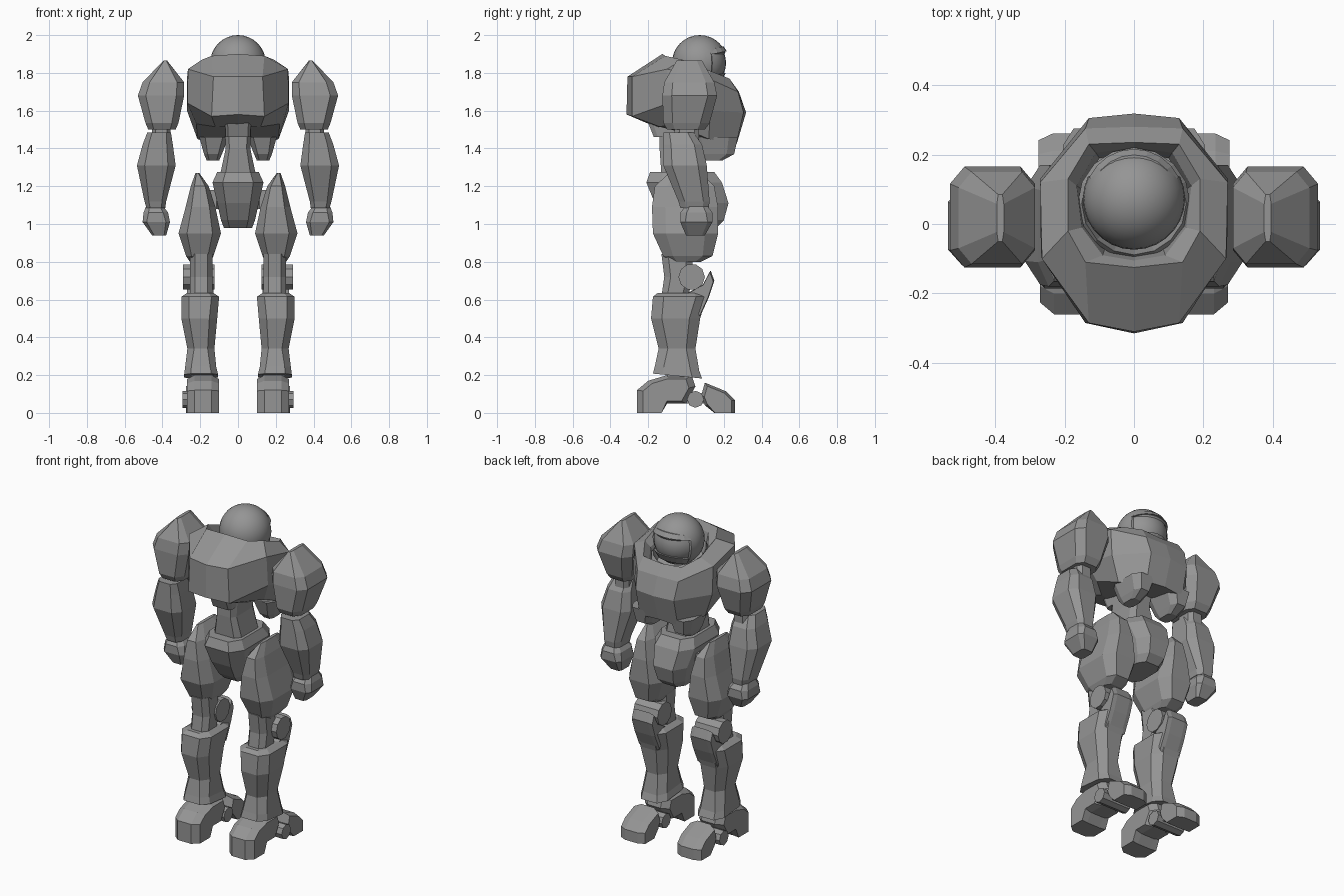
import bpy, bmesh, math
from mathutils import Vector

grey = bpy.data.materials.new("mid grey")
grey.diffuse_color = (0.3, 0.3, 0.3, 1)


def finish(name, bm, mirror=False):
    bmesh.ops.remove_doubles(bm, verts=bm.verts, dist=0.0005)
    bmesh.ops.recalc_face_normals(bm, faces=bm.faces)
    me = bpy.data.meshes.new(name)
    bm.to_mesh(me)
    bm.free()
    me.materials.append(grey)
    ob = bpy.data.objects.new(name, me)
    bpy.context.collection.objects.link(ob)
    if mirror:
        ob.modifiers.new("Mirror", 'MIRROR')
    return ob


def skin(name, rings, mirror=False):
    """Join closed rings of points into a solid with capped ends."""
    bm = bmesh.new()
    vs = [[bm.verts.new(p) for p in r] for r in rings]
    n = len(rings[0])
    for a, b in zip(vs, vs[1:]):
        for i in range(n):
            j = (i + 1) % n
            bm.faces.new((a[i], a[j], b[j], b[i]))
    bm.faces.new(vs[0])
    bm.faces.new(vs[-1])
    return finish(name, bm, mirror)


def octagon(z, x0, x1, y0, y1, c=0.28, tilt=0.0):
    """Chamfered rectangle at height z; tilt raises it towards +y."""
    dx, dy = (x1 - x0) * c, (y1 - y0) * c
    pts = [(x0 + dx, y0), (x1 - dx, y0), (x1, y0 + dy), (x1, y1 - dy),
           (x1 - dx, y1), (x0 + dx, y1), (x0, y1 - dy), (x0, y0 + dy)]
    return [(x, y, z + tilt * (y - (y0 + y1) / 2)) for x, y in pts]


def armour(name, sections, mirror=True):
    return skin(name, [octagon(*s) for s in sections], mirror)


def slab(name, profile, x0, x1, inset, slope=0.0):
    """Side profile (y, z) extruded across x, with narrowed outer faces."""
    cy = sum(p[0] for p in profile) / len(profile)
    cz = sum(p[1] for p in profile) / len(profile)

    def layer(x, k):
        return [(x, cy + (y - cy) * k, z if z < 0.02 else cz + (z - cz) * k) for y, z in profile]
    return skin(name, [layer(x0, 1 - slope), layer(x0 + inset, 1),
                       layer(x1 - inset, 1), layer(x1, 1 - slope)], True)


def drum(name, y, z, r, x0, x1, n=10):
    ring = [(y + r * math.cos(2 * math.pi * i / n), z + r * math.sin(2 * math.pi * i / n)) for i in range(n)]
    return skin(name, [[(x, a, b) for a, b in ring] for x in (x0, x1)], True)


# Torso shell with sunken collar: half rings, mirrored across x
half_rings = [
    [(0, -.07, 1.72), (.08, -.06, 1.72), (.13, 0, 1.70), (.15, .10, 1.67), (.10, .19, 1.65), (0, .20, 1.65)],
    [(0, -.105, 1.86), (.09, -.09, 1.85), (.15, -.01, 1.82), (.165, .11, 1.77), (.11, .205, 1.73), (0, .22, 1.72)],
    [(0, -.125, 1.90), (.14, -.11, 1.89), (.19, -.02, 1.87), (.19, .13, 1.81), (.13, .23, 1.77), (0, .235, 1.76)],
    [(0, -.31, 1.78), (.13, -.285, 1.78), (.265, -.10, 1.82), (.27, .12, 1.77), (.14, .275, 1.70), (0, .28, 1.70)],
    [(0, -.315, 1.58), (.14, -.285, 1.57), (.268, -.09, 1.64), (.27, .13, 1.60), (.13, .305, 1.59), (0, .318, 1.59)],
    [(0, -.15, 1.51), (.12, -.14, 1.515), (.22, -.06, 1.53), (.215, .12, 1.45), (.13, .265, 1.42), (0, .27, 1.43)],
]
torso = skin("torso_shell", [r + [(-x, y, z) for x, y, z in r[-2:0:-1]] for r in half_rings])

# Neck ring, lower chest lobes and lower back block
neck = [(.162 * math.cos(math.pi * i / 8), .06 + .16 * math.sin(math.pi * i / 8)) for i in range(16)]
skin("neck_ring", [[(x * k, .06 + (y - .06) * k, z - .25 * (y - .06)) for x, y in neck]
                   for z, k in ((1.68, 1), (1.765, 1), (1.785, .93), (1.72, .8))])
armour("chest_lobe", [(1.335, .10, .165, .09, .19, .2), (1.37, .085, .18, .06, .255, .2),
                      (1.46, .05, .205, .03, .275, .2)])
armour("lower_back_block", [(1.46, -.065, .065, -.17, .04, .1), (1.56, -.07, .07, -.21, .04, .1)], False)

# Waist and pelvis
armour("waist", [(1.26, -.095, .095, -.13, .10, .15), (1.40, -.065, .065, -.14, .08, .15),
                 (1.50, -.07, .07, -.14, .10, .15)], False)
armour("pelvis", [(.98, -.075, .075, -.07, .16, .2), (1.02, -.09, .09, -.11, .20, .2),
                  (1.11, -.11, .11, -.165, .225, .2), (1.22, -.135, .135, -.21, .19, .2),
                  (1.275, -.11, .11, -.19, .15, .2)], False)
armour("hip_joint", [(1.08, .08, .20, -.06, .08), (1.18, .08, .20, -.06, .08)])

# Helmet: smooth dome with a recessed face
bm = bmesh.new()
bmesh.ops.create_uvsphere(bm, u_segments=28, v_segments=16, radius=0.147)
face = [f for f in bm.faces if f.calc_center_median().y > 0.06
        and -0.11 < f.calc_center_median().z < 0.062]
bmesh.ops.inset_region(bm, faces=face, thickness=0.008, depth=-0.008)
bmesh.ops.translate(bm, verts=bm.verts, vec=(0, .073, 1.853))
helmet = finish("helmet", bm)
bpy.context.view_layer.objects.active = helmet
helmet.select_set(True)
bpy.ops.object.shade_smooth_by_angle(angle=math.radians(25))
helmet.select_set(False)


# Visor brim and chin guard follow the helmet front
def band(name, z0, z1, r0, r1, spread):
    rings = []
    for i in range(9):
        a = math.radians(90 + spread * (i / 4 - 1))
        u = Vector((math.cos(a), math.sin(a), 0))
        rings.append([(u.x * r, .073 + u.y * r, z - .03 * (1 - u.y))
                      for r, z in ((r0 - .02, z0), (r0, z0), (r1, z1), (r1 - .02, z1))])
    return skin(name, rings)


band("visor_brim", 1.915, 1.94, .143, .126, 65)
band("chin_guard", 1.755, 1.80, .112, .138, 60)

# Arms
armour("shoulder", [(1.50, .33, .475, -.10, .10, .2), (1.535, .315, .49, -.12, .125, .2),
                    (1.68, .285, .53, -.125, .165, .17), (1.75, .285, .505, -.115, .15, .17),
                    (1.865, .375, .395, -.05, .085, .2)])
armour("upper_arm_bar", [(1.28, .365, .455, -.06, .07, .2), (1.56, .355, .455, -.06, .07, .2)])
armour("forearm", [(1.085, .385, .485, -.03, .12, .2), (1.12, .38, .495, -.04, .125, .2),
                   (1.31, .33, .535, -.12, .11, .2), (1.42, .345, .505, -.12, .085, .2),
                   (1.485, .355, .48, -.12, .04, .2)])
armour("fist", [(.94, .38, .455, .0, .10, .15), (1.01, .36, .505, -.03, .14, .15),
                (1.06, .37, .50, -.03, .14, .2), (1.10, .40, .485, .0, .11, .2)])

# Thighs and knees
armour("thigh", [(.80, .145, .255, -.08, .08, .2), (.83, .13, .275, -.12, .14, .2),
                 (.95, .09, .315, -.175, .17, .2), (1.09, .12, .277, -.18, .17, .2),
                 (1.20, .155, .25, -.165, .15, .2), (1.27, .205, .225, -.09, .08, .25)])
armour("knee_bar", [(.58, .135, .255, -.135, .0, .22), (.72, .135, .255, -.115, .04, .22),
                    (.84, .135, .255, -.13, .03, .22)])
drum("knee_drum", .03, .72, .07, .125, .29)
slab("knee_guard", [(.0, .63), (.09, .68), (.13, .755), (.15, .70), (.12, .61), (.07, .50)], .13, .27, .025, .1)

# Shins
armour("shin", [(.195, .105, .285, -.175, .085, .2, -.1), (.235, .115, .28, -.165, .07, .2, -.1),
                (.34, .125, .268, -.145, .05, .25), (.50, .11, .30, -.185, .075, .22),
                (.615, .10, .30, -.175, .11, .2), (.635, .13, .27, -.15, .09, .2)])

# Feet: large block, hinge and rear block
slab("foot_block", [(-.26, 0), (-.26, .12), (-.20, .17), (-.10, .20), (.03, .20), (.05, .14),
                    (.0, .05), (-.10, .05), (-.135, 0)], .10, .27, .04, .22)
drum("ankle_post", -.04, .20, .06, .13, .25, 8)
drum("foot_hinge", .05, .072, .045, .10, .295, 8)
slab("foot_link", [(-.02, .05), (-.02, .10), (.12, .10), (.12, .05)], .14, .23, .01)
slab("foot_tip", [(.08, .09), (.10, .16), (.21, .115), (.26, .065), (.26, 0), (.15, 0), (.10, .04)],
     .11, .275, .04, .2)
